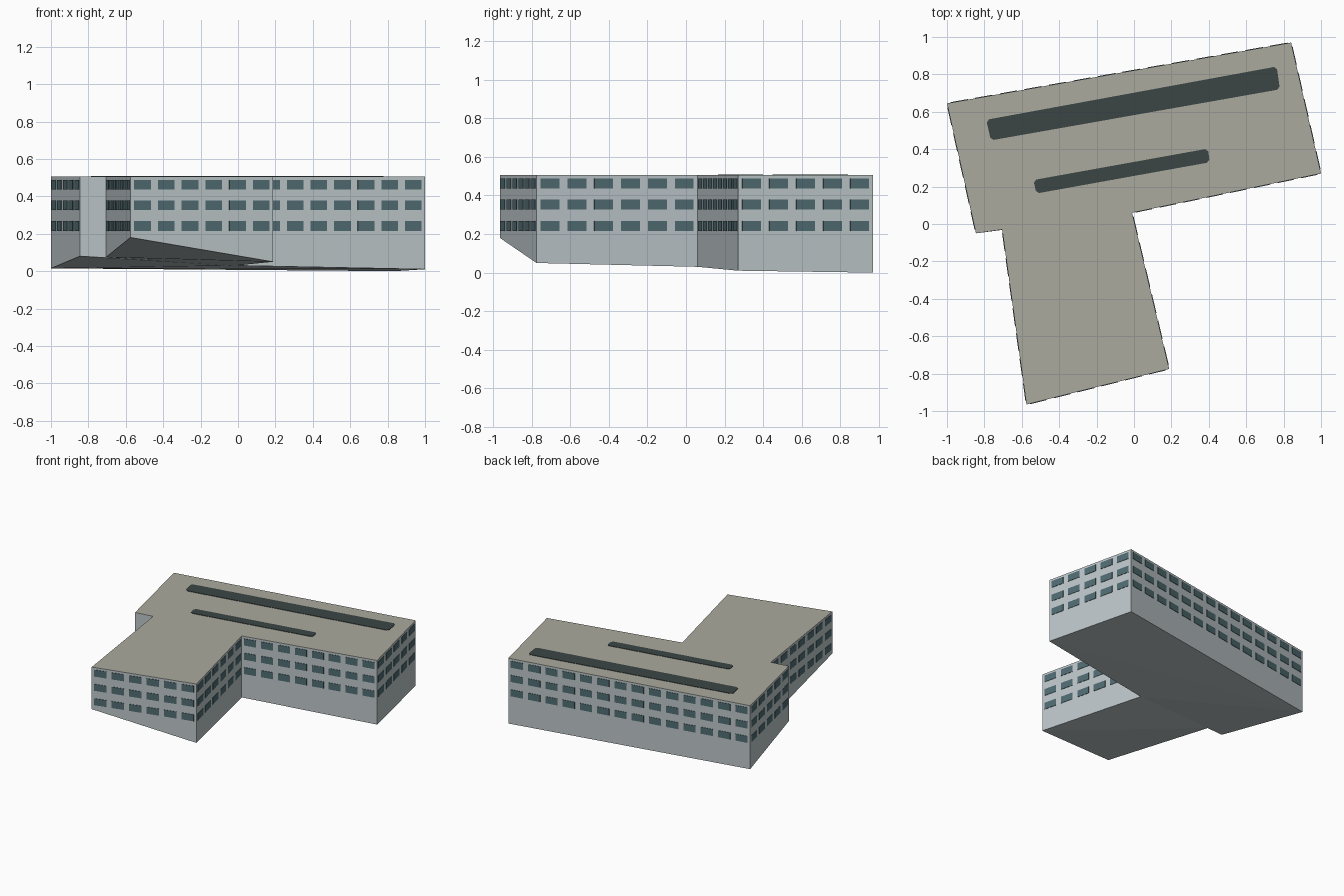
import bpy, bmesh
from mathutils import Vector

if "Cube" in bpy.data.objects:
    bpy.data.objects.remove(bpy.data.objects["Cube"])

TOP = 0.505
# Footprint corners, clockwise from above: x, y, and height of the wall foot on the slope
CORNERS = [(-1.0, 0.645, 0.015), (0.84, 0.97, 0.0), (1.0, 0.27, 0.01), (-0.01, 0.06, 0.03),
           (0.188, -0.775, 0.05), (-0.575, -0.965, 0.18), (-0.705, -0.03, 0.075), (-0.845, -0.05, 0.08)]


def material(name, rgb):
    m = bpy.data.materials.new(name)
    m.diffuse_color = (*rgb, 1.0)
    m.use_nodes = True
    m.node_tree.nodes["Principled BSDF"].inputs["Base Color"].default_value = m.diffuse_color
    return m


WALL = material("pale_grey_wall", (0.51, 0.57, 0.59))
ROOF = material("warm_grey_roof", (0.40, 0.40, 0.345))
GLASS = material("blue_green_glass", (0.08, 0.15, 0.17))
DARK = material("dark_roof_light", (0.043, 0.06, 0.06))


def finish(name, bm, mats):
    bmesh.ops.recalc_face_normals(bm, faces=bm.faces)
    me = bpy.data.meshes.new(name)
    bm.to_mesh(me)
    bm.free()
    for m in mats:
        me.materials.append(m)
    ob = bpy.data.objects.new(name, me)
    bpy.context.collection.objects.link(ob)
    return ob


def add_plate(bm, corners, offset):
    """Thin slab from a flat outline, pushed out along offset."""
    low = [bm.verts.new(c) for c in corners]
    high = [bm.verts.new(c + offset) for c in corners]
    n = len(corners)
    bm.faces.new(low)
    bm.faces.new(high)
    for i in range(n):
        j = (i + 1) % n
        bm.faces.new((low[i], low[j], high[j], high[i]))


# Building body: walls, flat roof and sloping underside
bm = bmesh.new()
foot = [bm.verts.new(c) for c in CORNERS]
head = [bm.verts.new((x, y, TOP)) for x, y, z in CORNERS]
bm.faces.new(head).material_index = 1
for i in range(8):
    j = (i + 1) % 8
    bm.faces.new((foot[i], foot[j], head[j], head[i]))
for tri in ((0, 1, 2), (0, 2, 3), (0, 3, 7), (7, 3, 6), (6, 3, 4), (6, 4, 5)):
    bm.faces.new([foot[k] for k in tri])
finish("building_body", bm, [WALL, ROOF])

# Windows: three floors on every long wall, evenly spaced
bm = bmesh.new()
for i in range(8):
    a = Vector((*CORNERS[i][:2], 0))
    b = Vector((*CORNERS[(i + 1) % 8][:2], 0))
    along = b - a
    if along.length < 0.3:
        continue
    count = int(along.length / 0.1265)
    along /= count
    out = Vector((-along.y, along.x, 0)).normalized() * 0.003
    for k in range(count):
        p, q = a + along * (k + 0.15), a + along * (k + 0.85)
        for z in (0.241, 0.352, 0.462):
            lo, hi = Vector((0, 0, z - 0.026)), Vector((0, 0, z + 0.026))
            add_plate(bm, [p + lo, q + lo, q + hi, p + hi], out)
finish("windows", bm, [GLASS])


# Long dark roof strips with clipped corners
def roof_strip(name, pts, clip=0.015):
    pts = [Vector((x, y, TOP)) for x, y in pts]
    outline = []
    for i, p in enumerate(pts):
        for other in (pts[i - 1], pts[(i + 1) % 4]):
            outline.append(p + (other - p).normalized() * clip)
    bm = bmesh.new()
    add_plate(bm, outline, Vector((0, 0, 0.003)))
    finish(name, bm, [DARK])


roof_strip("long_roof_strip", [(-0.79, 0.557), (0.763, 0.842), (0.78, 0.72), (-0.765, 0.447)])
roof_strip("short_roof_strip", [(-0.538, 0.235), (0.395, 0.403), (0.405, 0.33), (-0.522, 0.163)])
